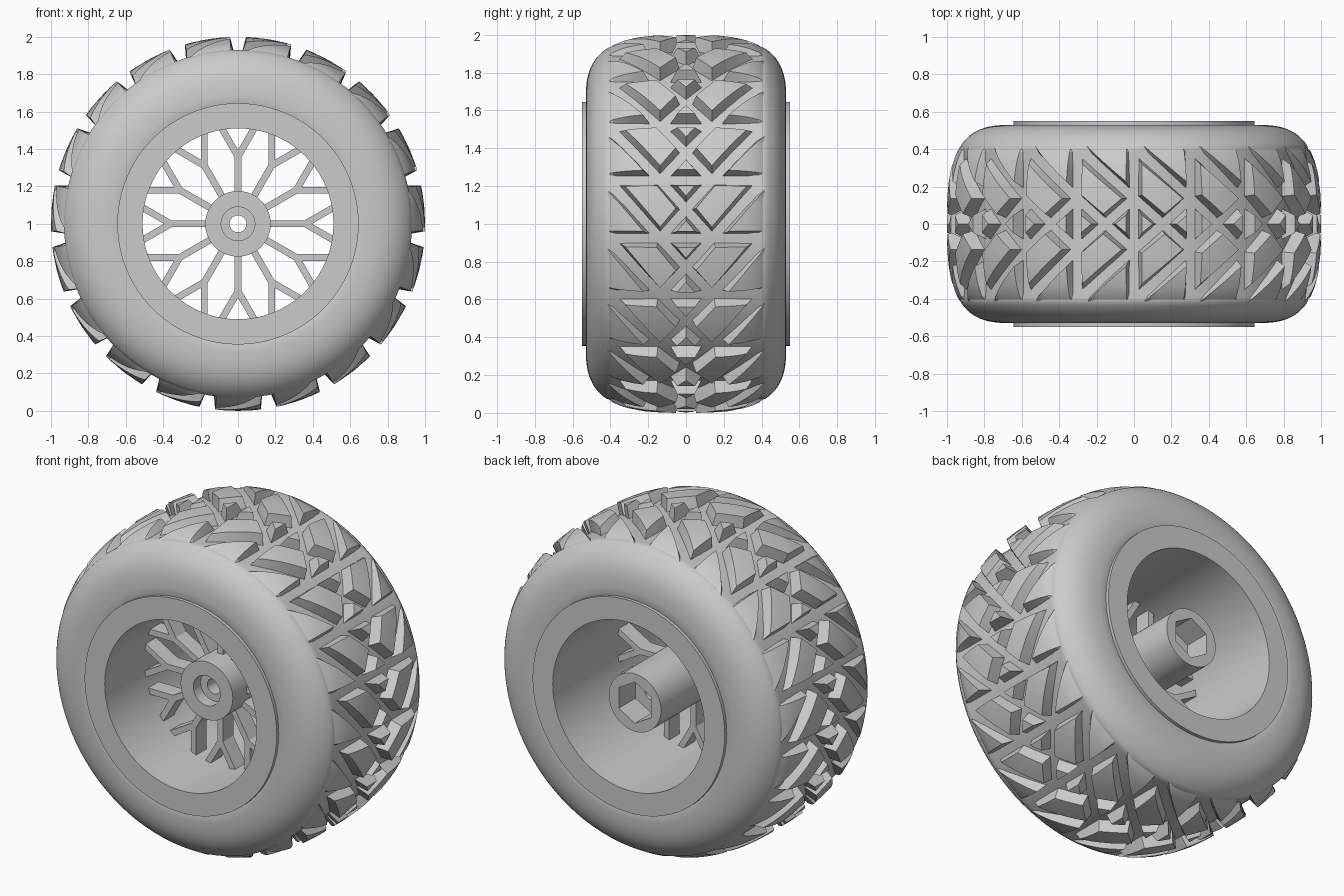
import bpy, bmesh
from math import sin, cos, pi, radians
from mathutils import Vector

if "Cube" in bpy.data.objects:
    bpy.data.objects.remove(bpy.data.objects["Cube"])

LUGS = 19                      # tread pitches around the tyre
FLOOR = 0.93                   # groove floor radius
T = 2 * pi / LUGS * 0.96       # pitch length along the tread


def crown(y):
    """Outer tyre radius at width y."""
    return 0.64 + 0.36 * max(0.0, 1 - (abs(y) / 0.53) ** 3) ** (1 / 3)


def around(r, a, y):
    return Vector((r * sin(a), y, 1 + r * cos(a)))


def finish(name, bm, angle=30, recalc=True):
    if recalc:
        bmesh.ops.recalc_face_normals(bm, faces=bm.faces)
    me = bpy.data.meshes.new(name)
    bm.to_mesh(me)
    bm.free()
    ob = bpy.data.objects.new(name, me)
    bpy.context.collection.objects.link(ob)
    bpy.ops.object.select_all(action='DESELECT')
    ob.select_set(True)
    bpy.context.view_layer.objects.active = ob
    bpy.ops.object.shade_smooth_by_angle(angle=radians(angle))
    return ob


def revolve(name, profile, n=96):
    """Turn a closed (radius, y[, hexagonal]) profile around the axle."""
    bm = bmesh.new()
    rings = []
    for r, y, *hexa in profile:
        ring = []
        for i in range(n):
            a = 2 * pi * i / n
            k = cos(pi / 6) / cos(a % (pi / 3) - pi / 6) if hexa else 1
            ring.append(bm.verts.new(around(r * k, a, y)))
        rings.append(ring)
    for j in range(len(rings)):
        p, q = rings[j - 1], rings[j]
        for i in range(n):
            k = (i + 1) % n
            bm.faces.new((p[i], p[k], q[k], q[i]))
    return finish(name, bm)


# Tyre carcass, with the crown cut down to the groove floor
body = []
for i in range(-28, 29):
    a = pi / 2 * i / 28
    y = 0.53 * abs(sin(a)) ** (2 / 3) * (1 if i > 0 else -1)
    body.append((min(FLOOR, 0.64 + 0.36 * max(0.0, cos(a)) ** (2 / 3)), y))
revolve("tyre_body", body + [(0.58, 0.5), (0.58, -0.5)], LUGS * 5)


# Tread lugs: flat outlines, inset for the grooves, then wrapped on the crown
def inset(poly, d):
    out = []
    for i, p in enumerate(poly):
        e1 = (p - poly[i - 1]).normalized()
        e2 = (poly[(i + 1) % len(poly)] - p).normalized()
        n1, n2 = Vector((-e1.y, e1.x)), Vector((-e2.y, e2.x))
        out.append(p + (n1 + n2) * d / (1 + n1.dot(n2)))
    return out


W, E = 0.137, 0.41             # crossing offset and tread edge
shapes = [[(0, -W), (T / 2, 0), (0, W)], [(T, -W), (T, W), (T / 2, 0)]]
side = [[(0, W), (T / 2, 0), (T, W), (0, E)],
        [(T, W), (T, 0.49), (-T * 0.08 / (E - W), 0.49)]]
for s in side:
    shapes += [s, [(x, -y) for x, y in reversed(s)]]

flat = bmesh.new()
for s in shapes:
    poly = [Vector(p) for p in s]
    low = [flat.verts.new((p.x, p.y, 0)) for p in inset(poly, 0.022)]
    top = [flat.verts.new((p.x, p.y, 1)) for p in inset(poly, 0.041)]
    flat.faces.new(top)
    for i in range(len(low)):
        flat.faces.new((low[i - 1], low[i], top[i], top[i - 1]))
cuts = [((0, k * 0.055, 0), (0, 1, 0)) for k in range(-8, 9)]
cuts += [((k * T / 5, 0, 0), (1, 0, 0)) for k in range(-1, 6)]
for co, no in cuts:
    bmesh.ops.bisect_plane(flat, geom=flat.verts[:] + flat.edges[:] + flat.faces[:],
                           plane_co=co, plane_no=no)
flat.verts.index_update()
tread = bmesh.new()
for i in range(LUGS):
    vs = []
    for v in flat.verts:
        x, y, h = v.co
        r_top = crown(y) - max(0.0, abs(y) - 0.413) * 0.5
        r_low = min(FLOOR, crown(y)) - 0.015
        vs.append(tread.verts.new(around(r_low + h * (r_top - r_low),
                                         2 * pi / LUGS * (i + x / T), y)))
    for f in flat.faces:
        tread.faces.new([vs[v.index] for v in f.verts])
flat.free()
finish("tread_lugs", tread, 25, recalc=False)

# Rim barrel with a flange on both sides
revolve("rim", [(0.51, -0.55), (0.645, -0.55), (0.645, -0.5), (0.56, -0.5),
                (0.56, 0.5), (0.645, 0.5), (0.645, 0.55), (0.51, 0.55)])

# Hub: counterbore in front, hexagonal socket behind
revolve("hub", [(0.045, -0.23), (0.09, -0.23), (0.09, -0.30), (0.175, -0.30),
                (0.175, 0.49), (0.125, 0.49, 1), (0.125, 0.33, 1), (0.045, 0.33)])

# Twelve forked spokes
spokes = bmesh.new()


def bar(p, q, width=0.036, y0=-0.17, y1=-0.07):
    d = (q - p).normalized() * width / 2
    n = Vector((-d.y, d.x))
    pts = [p + n, p - n, q - n, q + n]
    a = [spokes.verts.new((v.x, y0, 1 + v.y)) for v in pts]
    b = [spokes.verts.new((v.x, y1, 1 + v.y)) for v in pts]
    spokes.faces.new(a)
    spokes.faces.new(b[::-1])
    for i in range(4):
        spokes.faces.new((a[i - 1], a[i], b[i], b[i - 1]))


def polar(r, a):
    return Vector((r * cos(a), r * sin(a)))


for i in range(12):
    a = i * pi / 6
    fork = polar(0.36, a)
    bar(polar(0.16, a), polar(0.368, a))
    for t in (-pi / 6, pi / 6):
        bar(fork, fork + polar(0.187, a + t))
finish("spokes", spokes)
